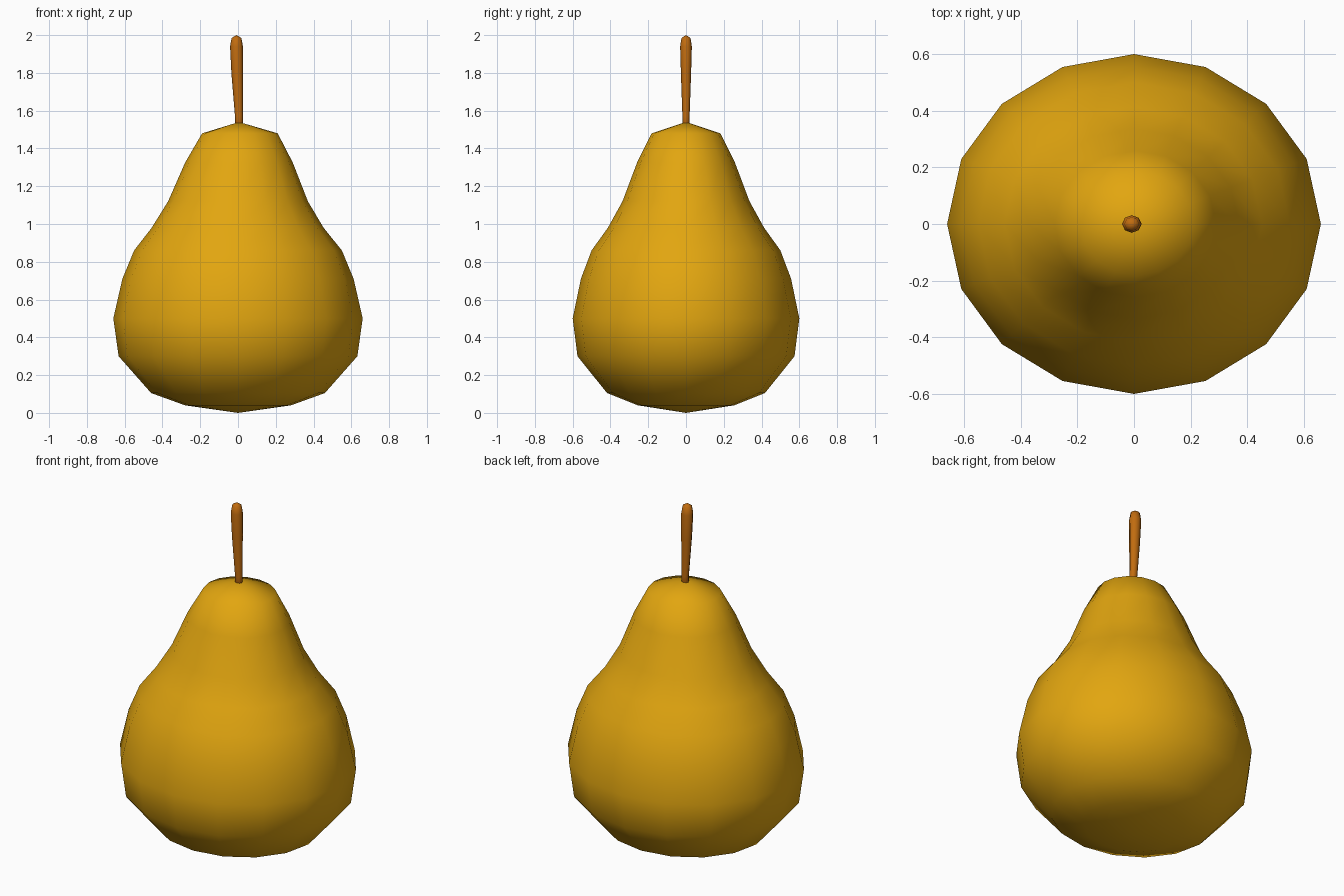
import bpy, bmesh, math

if "Cube" in bpy.data.objects:
    bpy.data.objects.remove(bpy.data.objects["Cube"])


def material(name, rgb):
    m = bpy.data.materials.new(name)
    m.diffuse_color = (*rgb, 1)
    m.use_nodes = True
    m.node_tree.nodes["Principled BSDF"].inputs["Base Color"].default_value = m.diffuse_color
    return m


def lofted(name, bottom, rings, top, sides, mat):
    """Stack elliptical rings (centre x, radius x, radius y, z), closed by two pole points."""
    bm = bmesh.new()
    loops = []
    for cx, rx, ry, z in rings:
        loops.append([bm.verts.new((cx + rx * math.cos(2 * math.pi * i / sides),
                                    ry * math.sin(2 * math.pi * i / sides), z))
                      for i in range(sides)])
    low, high = bm.verts.new(bottom), bm.verts.new(top)
    for i in range(sides):
        j = (i + 1) % sides
        bm.faces.new((low, loops[0][j], loops[0][i]))
        bm.faces.new((high, loops[-1][i], loops[-1][j]))
        for a, b in zip(loops, loops[1:]):
            bm.faces.new((a[i], a[j], b[j], b[i]))
    bmesh.ops.recalc_face_normals(bm, faces=bm.faces)
    for f in bm.faces:
        f.smooth = True
    mesh = bpy.data.meshes.new(name)
    bm.to_mesh(mesh)
    bm.free()
    mesh.materials.append(mat)
    ob = bpy.data.objects.new(name, mesh)
    bpy.context.collection.objects.link(ob)
    return ob


yellow = material("golden yellow", (0.76, 0.38, 0.005))
brown = material("orange brown", (0.53, 0.15, 0.005))

# Fruit body: 16-sided, slightly wider in x than in y
profile = [(0, .28, .04), (0, .46, .105), (0, .632, .30), (0, .66, .50),
           (0, .612, .71), (0, .55, .86), (-.002, .455, .98), (0, .37, 1.12),
           (.005, .285, 1.325), (.01, .20, 1.48)]
lofted("pear_body", (0, 0, 0), [(cx, r, r * .909, z) for cx, r, z in profile],
       (.005, 0, 1.54), 16, yellow)

# Stem: leans slightly to -x and thickens to a rounded tip
lofted("stem", (.006, 0, 1.48),
       [(.006, .020, .018, 1.50), (.005, .021, .019, 1.57), (-.004, .031, .027, 1.80),
        (-.008, .034, .031, 1.94), (-.008, .026, .024, 1.985)],
       (-.008, 0, 2.0), 8, brown)
